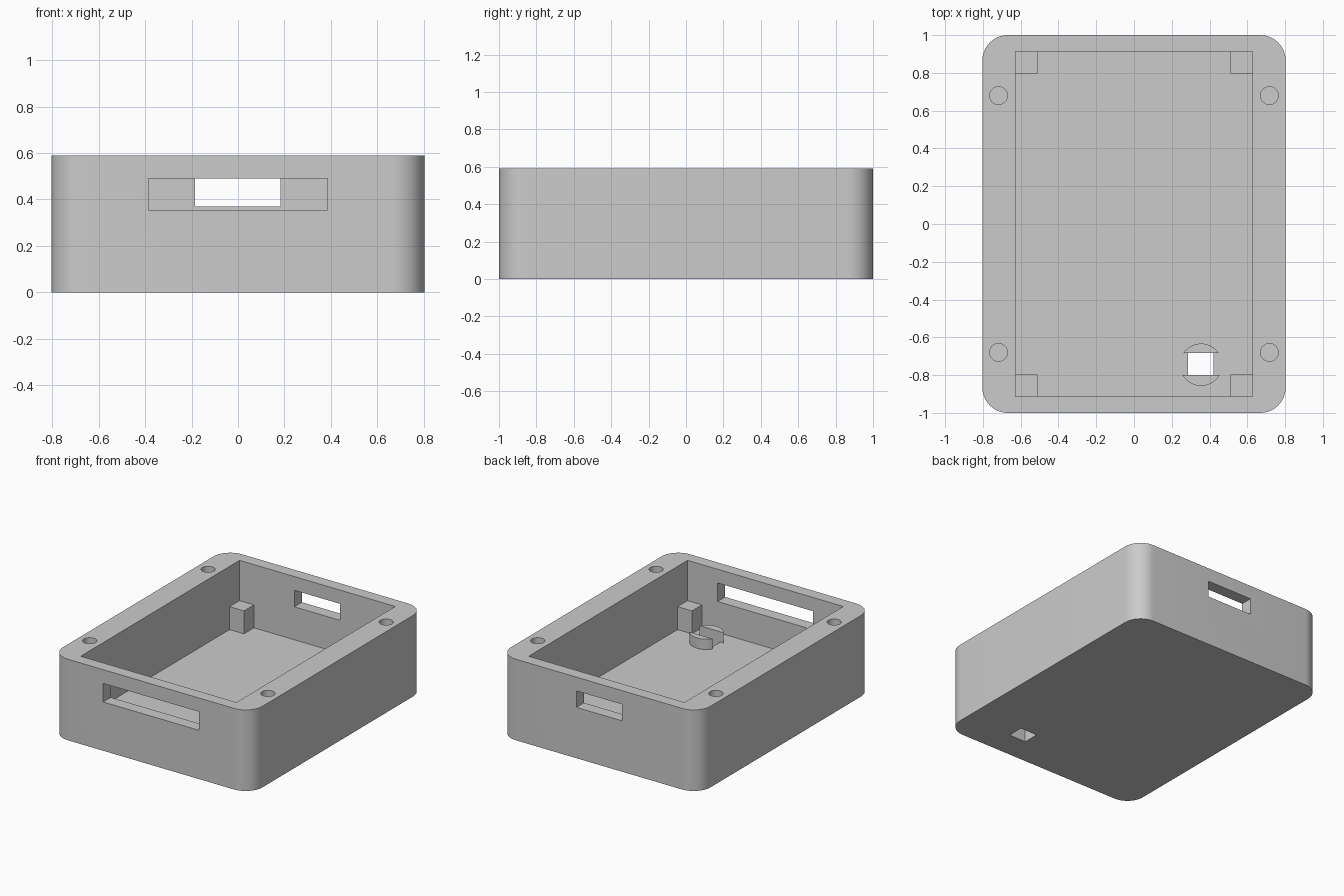
import bpy, bmesh
from mathutils import Matrix, Vector

cube = bpy.data.objects.get("Cube")
if cube:
    bpy.data.objects.remove(cube, do_unlink=True)

grey = bpy.data.materials.new("plain grey")
grey.use_nodes = True
COLOUR = (0.6, 0.6, 0.6, 1)
grey.diffuse_color = COLOUR
grey.node_tree.nodes["Principled BSDF"].inputs["Base Color"].default_value = COLOUR


def finish(name, bm):
    mesh = bpy.data.meshes.new(name)
    bm.to_mesh(mesh)
    bm.free()
    mesh.materials.append(grey)
    obj = bpy.data.objects.new(name, mesh)
    bpy.context.collection.objects.link(obj)
    return obj


def block(name, x, y, z, radius=0):
    """Box given by its ranges, with optional rounded upright edges."""
    bm = bmesh.new()
    low, high = Vector((x[0], y[0], z[0])), Vector((x[1], y[1], z[1]))
    place = Matrix.Translation((low + high) / 2) @ Matrix.Diagonal((*(high - low), 1))
    bmesh.ops.create_cube(bm, size=1, matrix=place)
    if radius:
        upright = [e for e in bm.edges
                   if abs(e.verts[0].co.z - e.verts[1].co.z) > 0.1]
        bmesh.ops.bevel(bm, geom=upright, offset=radius, segments=12,
                        profile=0.5, affect='EDGES')
    return finish(name, bm)


def cylinder(name, x, y, z, radius):
    bm = bmesh.new()
    bmesh.ops.create_cone(bm, cap_ends=True, segments=48, radius1=radius,
                          radius2=radius, depth=z[1] - z[0],
                          matrix=Matrix.Translation((x, y, sum(z) / 2)))
    return finish(name, bm)


def select_only(obj):
    bpy.ops.object.select_all(action='DESELECT')
    obj.select_set(True)
    bpy.context.view_layer.objects.active = obj


def cut(target, cutter):
    mod = target.modifiers.new("cut", 'BOOLEAN')
    mod.operation = 'DIFFERENCE'
    mod.solver = 'EXACT'
    mod.object = cutter
    select_only(target)
    bpy.ops.object.modifier_apply(modifier=mod.name)
    bpy.data.objects.remove(cutter, do_unlink=True)


HEIGHT, FLOOR = 0.59, 0.13
IN_X, IN_Y = 0.627, 0.913

# Open box with rounded corners
shell = block("box_shell", (-0.803, 0.803), (-1, 1), (0, HEIGHT), 0.135)
cut(shell, block("cavity", (-IN_X, IN_X), (-IN_Y, IN_Y), (FLOOR, 1)))

# Wide front slot, narrow back window and small floor opening
cut(shell, block("front_slot", (-0.385, 0.385), (-1.1, -0.8), (0.355, 0.49)))
cut(shell, block("back_window", (-0.185, 0.182), (0.8, 1.1), (0.37, 0.49)))
cut(shell, block("floor_opening", (0.285, 0.422), (-0.8, -0.682), (-0.1, 0.2)))

# Screw holes in the rim
for sx in (-1, 1):
    for sy in (-1, 1):
        cut(shell, cylinder("screw_hole", sx * 0.717, sy * 0.68, (0.2, 0.7), 0.047))

# Corner support posts
for sx, side in ((-1, "right"), (1, "left")):
    for sy, end in ((-1, "front"), (1, "back")):
        block(f"{end}_{side}_post",
              sorted((sx * 0.511, sx * IN_X)),
              sorted((sy * 0.798, sy * IN_Y)), (FLOOR, 0.297))

# Round boss split by a channel above the floor opening
boss = cylinder("split_boss", 0.355, -0.745, (FLOOR, 0.205), 0.112)
cut(boss, block("channel", (0.1, 0.6), (-0.8, -0.682), (0, 0.4)))

for obj in (shell, boss):
    select_only(obj)
    bpy.ops.object.shade_smooth_by_angle(angle=0.6)
